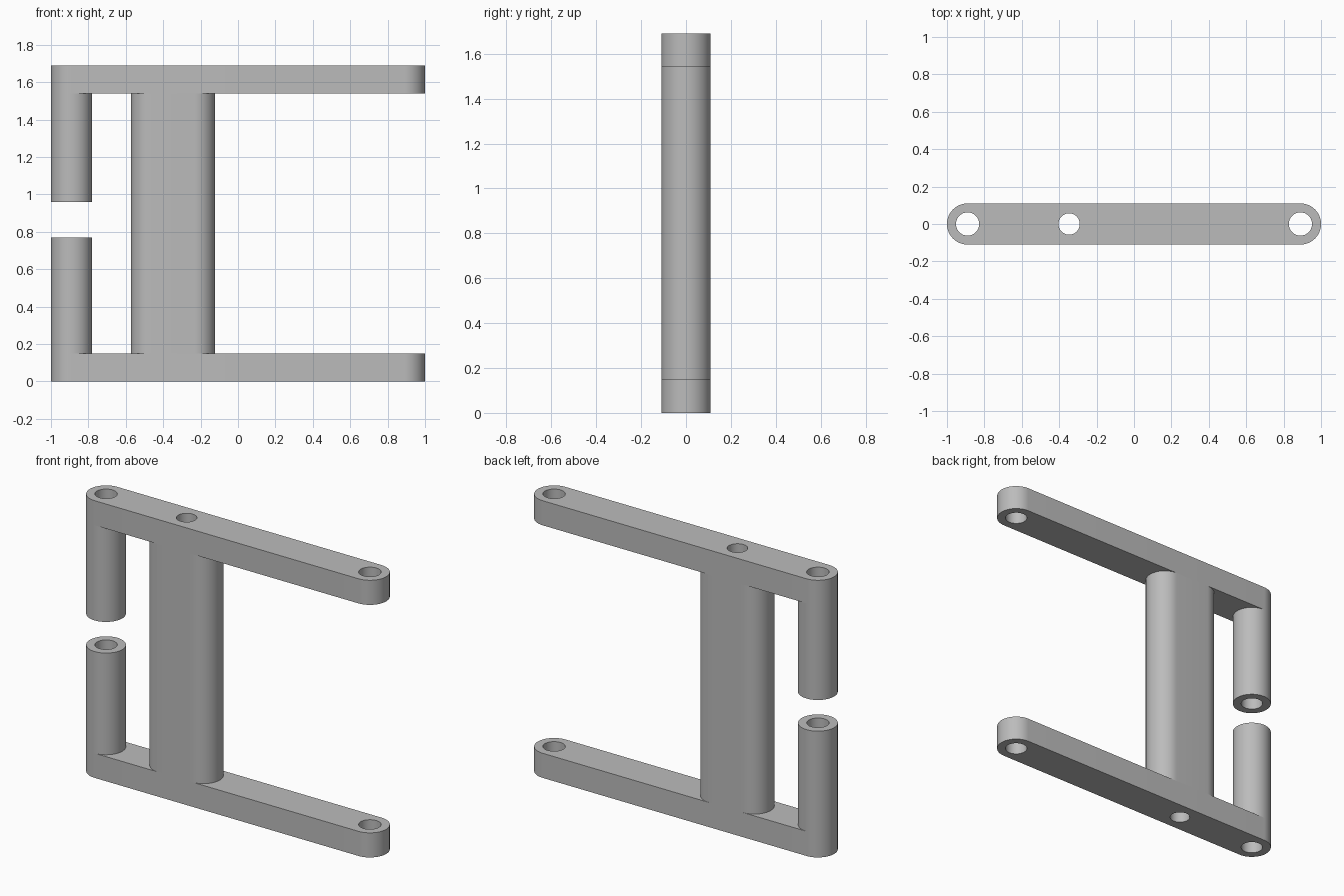
import bpy
import bmesh
import math

cube = bpy.data.objects.get("Cube")
if cube:
    bpy.data.objects.remove(cube, do_unlink=True)

grey = bpy.data.materials.new("plain grey")
grey.use_nodes = True
colour = (0.5, 0.5, 0.5, 1)
grey.diffuse_color = colour
grey.node_tree.nodes["Principled BSDF"].inputs["Base Color"].default_value = colour

R = 0.11             # half width shared by every part
HEIGHT = 1.69
ARM = 0.15           # arm thickness
END = 1 - R          # distance of the end holes from the centre
BORE = 0.062         # end hole radius
POST_BORE = 0.057
POST_X = -0.347
SEG = 64


def loop(bm, x0, x1, r):
    """Closed outline: a circle if x0 == x1, otherwise a round-ended slot."""
    verts = []
    half = SEG // 2
    for cx, start in ((x1, -math.pi / 2), (x0, math.pi / 2)):
        last = half if x0 == x1 else half + 1
        for i in range(last):
            a = start + math.pi * i / half
            verts.append(bm.verts.new((cx + r * math.cos(a), r * math.sin(a), 0)))
    return [bm.edges.new((v, verts[i - 1])) for i, v in enumerate(verts)]


def prism(name, x0, x1, z0, z1, holes, open_ends=()):
    """Extruded slot with vertical bores; buried end caps are left out."""
    bm = bmesh.new()
    edges = loop(bm, x0, x1, R)
    for x, r in holes:
        edges += loop(bm, x, x, r)
    bmesh.ops.triangle_fill(bm, edges=edges, use_beauty=True, normal=(0, 0, 1))
    ext = bmesh.ops.extrude_face_region(bm, geom=bm.faces[:])
    top = [g for g in ext["geom"] if isinstance(g, bmesh.types.BMVert)]
    bmesh.ops.translate(bm, verts=top, vec=(0, 0, z1 - z0))
    bmesh.ops.translate(bm, verts=bm.verts[:], vec=(0, 0, z0))
    bmesh.ops.recalc_face_normals(bm, faces=bm.faces[:])
    caps = [f for f in bm.faces if abs(f.normal.z) > 0.9
            and any(abs(f.calc_center_median().z - z) < 0.001 for z in open_ends)]
    if caps:
        bmesh.ops.delete(bm, geom=caps, context="FACES")
    mesh = bpy.data.meshes.new(name)
    bm.to_mesh(mesh)
    bm.free()
    mesh.materials.append(grey)
    ob = bpy.data.objects.new(name, mesh)
    bpy.context.collection.objects.link(ob)
    bpy.ops.object.select_all(action="DESELECT")
    ob.select_set(True)
    bpy.context.view_layer.objects.active = ob
    bpy.ops.object.shade_smooth_by_angle(angle=math.radians(30))
    return ob


# Horizontal arms
arm_holes = [(-END, BORE), (POST_X, POST_BORE), (END, BORE)]
low, high = ARM, HEIGHT - ARM
prism("lower_arm", -END, END, 0, low, arm_holes)
prism("upper_arm", -END, END, high, HEIGHT, arm_holes)

# Hinge sleeves with a gap between them
prism("lower_sleeve", -END, -END, low, 0.77, [(-END, BORE)], [low])
prism("upper_sleeve", -END, -END, 0.96, high, [(-END, BORE)], [high])

# Wide round-ended post joining the arms
prism("centre_post", POST_X - 0.115, POST_X + 0.115, low, high,
      [(POST_X, POST_BORE)], [low, high])
